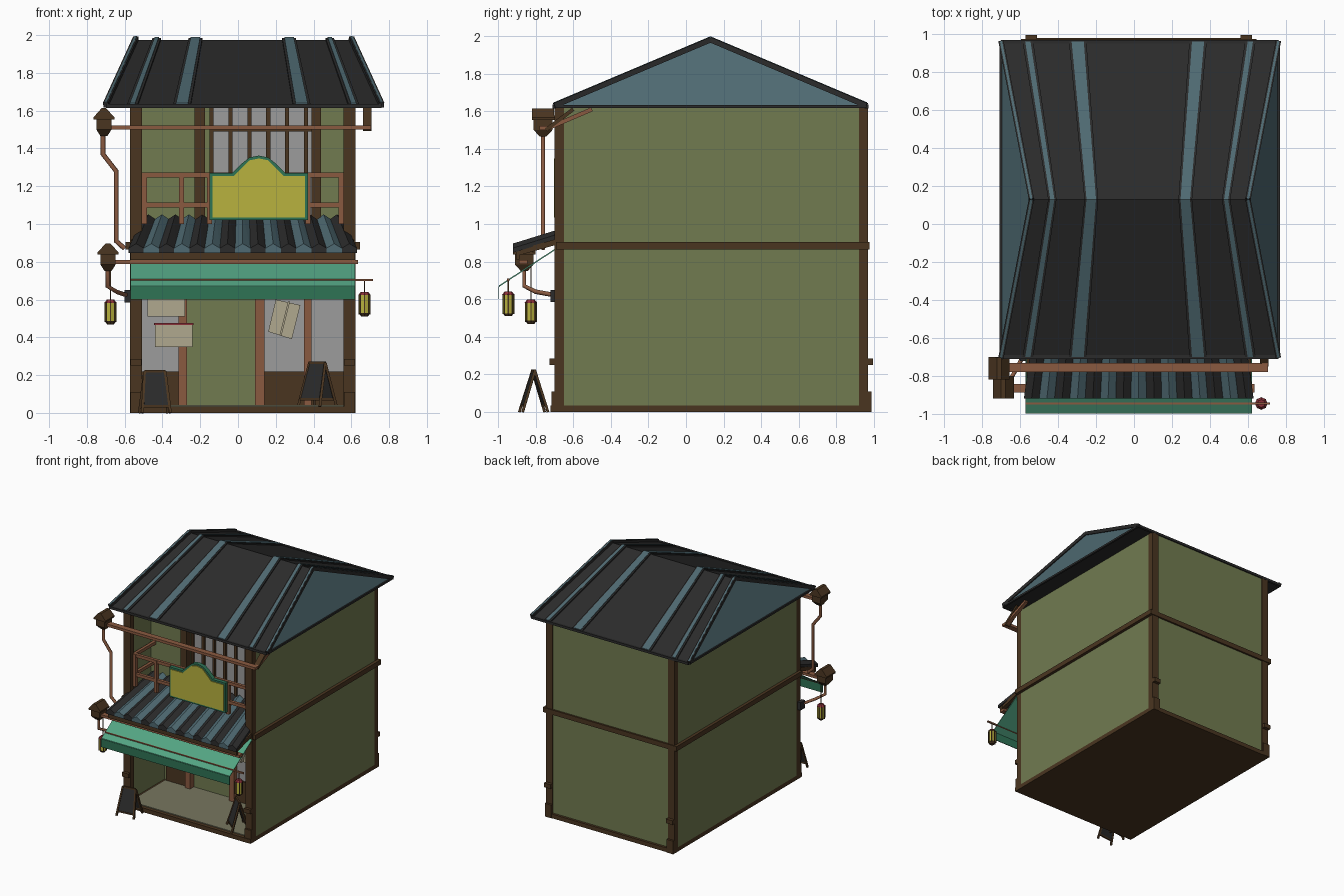
import bpy, bmesh, math
from mathutils import Vector, Matrix

if "Cube" in bpy.data.objects:
    bpy.data.objects.remove(bpy.data.objects["Cube"])

def mat(name, hexcol):
    m = bpy.data.materials.new(name)
    m.diffuse_color = [((int(hexcol[i:i+2], 16) / 255 + .055) / 1.055) ** 2.4 for i in (0, 2, 4)] + [1]
    m.use_nodes = True
    m.node_tree.nodes["Principled BSDF"].inputs["Base Color"].default_value = m.diffuse_color
    return m

WALL, WOOD, COPPER = mat("olive", "717b50"), mat("dark_wood", "4a3520"), mat("copper", "8a5a40")
BLACK, TEAL, GLASS = mat("tile_black", "2b2b2b"), mat("tile_teal", "4f6a72"), mat("glass", "9c9c9c")
GREEN, GREEN_D = mat("awning", "53a583"), mat("awning_dark", "2f7355")
YELLOW, PAPER, RED, FLOOR = mat("yellow", "b9b23e"), mat("paper", "b0a88e"), mat("red", "8a3038"), mat("floor", "77765f")

def finish(name, bm, *mats):
    bmesh.ops.recalc_face_normals(bm, faces=bm.faces[:])
    me = bpy.data.meshes.new(name)
    bm.to_mesh(me)
    bm.free()
    for m in mats:
        me.materials.append(m)
    ob = bpy.data.objects.new(name, me)
    bpy.context.collection.objects.link(ob)
    return ob

def hull(name, pts, m):
    bm = bmesh.new()
    for p in pts:
        bm.verts.new(p)
    bmesh.ops.convex_hull(bm, input=bm.verts[:])
    bmesh.ops.dissolve_limit(bm, angle_limit=.01, verts=bm.verts[:], edges=bm.edges[:])
    return finish(name, bm, m)

def box(name, x0, x1, y0, y1, z0, z1, m):
    return hull(name, [(x, y, z) for x in (x0, x1) for y in (y0, y1) for z in (z0, z1)], m)

def bar(name, p, q, w, m, h=None):
    # square bar between two points
    p, q = Vector(p), Vector(q)
    d = (q - p).normalized()
    a = d.cross(Vector((0, 0, 1)) if abs(d.z) < .95 else Vector((0, 1, 0))).normalized()
    b = a.cross(d)
    h = h or w
    return hull(name, [c + a * i * w / 2 + b * j * h / 2 for c in (p, q) for i in (-1, 1) for j in (-1, 1)], m)

def pipe(name, pts, r, m):
    cu = bpy.data.curves.new(name, 'CURVE')
    cu.dimensions, cu.bevel_depth, cu.bevel_resolution, cu.use_fill_caps = '3D', r, 1, True
    s = cu.splines.new('POLY')
    s.points.add(len(pts) - 1)
    for v, p in zip(s.points, pts):
        v.co = (*p, 1)
    cu.materials.append(m)
    ob = bpy.data.objects.new(name, cu)
    bpy.context.collection.objects.link(ob)

def prism(name, xz, y0, y1, m):
    bm = bmesh.new()
    f = bm.faces.new([bm.verts.new((x, y0, z)) for x, z in xz])
    g = bmesh.ops.extrude_face_region(bm, geom=[f])['geom']
    bmesh.ops.translate(bm, vec=(0, y1 - y0, 0), verts=[v for v in g if isinstance(v, bmesh.types.BMVert)])
    bm.faces.new([v for v in f.verts]) if not f.is_valid else None
    return finish(name, bm, m)

def cone(name, c, r0, r1, h, m, n=8):
    bm = bmesh.new()
    bmesh.ops.create_cone(bm, cap_ends=True, segments=n, radius1=r0, radius2=r1, depth=h, matrix=Matrix.Translation(c))
    return finish(name, bm, m)

L, R, F, B, EAVE = -.57, .62, -.69, .96, 1.62
LOW, UP = -.2, -.38      # recessed wall planes of both storeys

# shell: walls, floors, frame
box("base", L, R, -.72, .98, 0, .035, WOOD)
box("shop_floor", L + .05, R - .05, F, LOW, .03, .042, FLOOR)
box("lower_core", L, R, LOW, B, .035, .9, WALL)
box("upper_core", L, R, UP, B, .9, EAVE, WALL)
for x0, x1 in ((L, L + .03), (R - .03, R)):
    box("side_wall", x0, x1, F, LOW, .035, EAVE, WALL)
box("balcony_floor", L, R, F, UP, .865, .905, WOOD)
box("lower_ceiling", L, R, F, LOW, .865, .9, WOOD)
for x0, x1 in ((L, L + .06), (R - .06, R)):
    for y0, y1, s in ((F - .01, F + .04, -1), (B - .04, B + .008, 1)):
        box("corner_post", x0 - .001, x1 + .001, y0, y1, 0, EAVE, WOOD)
        ye = B if s > 0 else F
        for z0, z1, d in ((0, .11, .025), (.25, .285, .035)):
            box("post_block", x0, x1, min(ye, ye + s * d), max(ye, ye + s * d), z0, z1, WOOD)
for x in (L, R):
    box("side_belt", x - .025, x + .025, F, B, .865, .905, WOOD)
box("back_belt", L - .025, R + .025, B - .02, B + .015, .865, .905, WOOD)

# ground floor shop front
for x0, x1 in ((-.51, -.31), (.14, .35), (.39, .56)):
    box("shop_window", x0, x1, LOW - .012, LOW, .22, .86, GLASS)
    box("window_panel", x0, x1, LOW - .025, LOW, .04, .22, WOOD)
for x0, x1 in ((-.315, -.27), (.09, .14), (.35, .39)):
    box("door_post", x0, x1, LOW - .05, LOW, .04, .865, COPPER)
box("poster_a", -.48, -.28, LOW - .065, LOW - .055, .51, .6, PAPER)
box("poster_b", -.44, -.24, LOW - .08, LOW - .07, .35, .47, PAPER)
bar("poster_rod", (-.445, LOW - .08, .47), (-.235, LOW - .08, .47), .012, RED)
bar("poster_c", (.27, LOW - .03, .59), (.225, LOW - .03, .41), .01, PAPER, .125)
hull("poster_c", [(x, y, z) for x, z in ((.2, .6), (.33, .57), (.285, .39), (.16, .43)) for y in (LOW - .06, LOW - .05)], PAPER)

# upper window and balcony rail
box("upper_window", -.14, .39, UP - .012, UP, .95, EAVE, GLASS)
for x0, x1 in ((-.23, -.175), (.39, .44)):
    box("upper_post", x0, x1, UP - .05, UP, .9, EAVE, WOOD)
for i in range(6):
    x = -.14 + i * .1
    box("mullion", x - .011, x + .011, UP - .03, UP, .95, EAVE, WOOD)
box("window_crossbar", -.14, .39, UP - .025, UP, 1.49, 1.515, WOOD)
for z in (1.1, 1.26):
    box("balcony_rail", L + .05, R - .05, -.665, -.64, z - .013, z + .013, COPPER)
    for x in (-.505, .555):
        box("rail_return", x - .012, x + .012, -.64, UP, z - .013, z + .013, COPPER)
for x in (-.495, -.3, -.15, .37, .545):
    box("rail_post", x - .013, x + .013, -.668, -.637, 1.0, 1.27, COPPER)

# arched shop sign
def sign_outline(e):
    half = [(.26 - e, 1.02 + e), (.26 - e, 1.27 - e), (.14 - e * .5, 1.27 - e), (.09 - e * .5, 1.32 - e), (.05, 1.352 - e), (0, 1.362 - e)]
    return [(.11 + x, z) for x, z in half] + [(.11 - x, z) for x, z in half[-2::-1]]
prism("sign_border", sign_outline(0), -.695, -.66, GREEN_D)
prism("sign_face", sign_outline(.015), -.702, -.69, YELLOW)

# main roof, with flared steep ends
def flare(x, t):
    # t = 0 ridge, 1 eave
    return .03 + (x - .03) * (1 + .28 * t)
def roof_pt(x, t, s, lift=0):
    return Vector((flare(x, t), .13 + s * .83 * t, 1.975 - .35 * t + lift))
a, b = -.54, .6
bm = bmesh.new()
v = [bm.verts.new(p) for p in (roof_pt(a, 0, 1), roof_pt(b, 0, 1), roof_pt(a, 1, -1), roof_pt(b, 1, -1), roof_pt(a, 1, 1), roof_pt(b, 1, 1))]
for ids, k in (((0, 1, 3, 2), 0), ((0, 1, 5, 4), 0), ((0, 2, 4), 1), ((1, 3, 5), 1), ((2, 3, 5, 4), 0)):
    bm.faces.new([v[i] for i in ids]).material_index = k
finish("roof", bm, BLACK, TEAL)
for s in (-1, 1):
    for x, w in ((-.43, .022), (-.225, .05), (.27, .05), (.485, .022)):
        for w2, l, m in ((w + .022, .011, BLACK), (w, .015, TEAL)):
            hull("roof_batten", [roof_pt(x + i * w2 / 2, t, s, h) for i in (-1, 1) for t in (0, 1) for h in (-.008, l)], m)
    for x in (a, b):
        bar("hip_cap", roof_pt(x, 0, s, .005), roof_pt(x, 1, s, .005), .028, BLACK)
        bar("hip_trim", roof_pt(x, 0, s, .016), roof_pt(x, 1, s, .016), .012, TEAL)
    bar("eave_edge", roof_pt(a, 1, s), roof_pt(b, 1, s), .02, BLACK)
for x in (a, b):
    bar("end_eave", roof_pt(x, 1, -1), roof_pt(x, 1, 1), .016, BLACK)

# tiled lower canopy
N = 15
for i in range(N):
    pts = []
    for y, z, hw in ((-.42, 1.035, .535), (-.92, .88, .605)):
        for k, lift in ((0, -.008), (.5, .016), (1, -.008)):
            x = .025 + hw * (2 * (i + k) / N - 1)
            pts += [(x, y, z + lift), (x, y, z - .025 + lift)]
    hull("canopy_tile", pts, BLACK if i % 2 == 0 else TEAL)
for i in range(6):
    x = L + .02 + i * .23
    bar("canopy_rafter", (x, F, .905), (x, -.9, .845), .03, WOOD)
box("canopy_fascia", L, R, -.905, -.885, .81, .865, WOOD)

# fabric awning with front valance
hull("awning", [(x, y, z + h) for x in (L, R) for y, z in ((F, .865), (-.995, .665)) for h in (0, .008)], GREEN)
box("awning_valance", L, R, -.998, -.993, .6, .668, GREEN_D)
bar("awning_rod", (L, -.945, .703), (.715, -.945, .703), .012, COPPER)

# gutters, rain hoppers and downpipes
def hopper(x, y, z):
    for n, lv in (("hopper_roof", ((.012, .058, .148), (.055, .06, .1), (.055, .06, .088))),
                  ("hopper_body", ((.04, .05, .09), (.04, .05, .035))),
                  ("hopper_taper", ((.04, .05, .035), (.018, .018, 0)))):
        hull(n, [(x + i * dx, y + j * dy, z + dz) for dx, dy, dz in lv for i in (-1, 1) for j in (-1, 1)], WOOD)
hopper(-.71, -.76, 1.465)
hopper(-.688, -.86, .75)
bar("upper_gutter", (-.68, -.755, 1.51), (.705, -.755, 1.51), .048, COPPER, .022)
bar("gutter_bracket", (.69, -.745, 1.505), (.69, -.5, 1.61), .03, COPPER, .022)
bar("bracket_post", (.685, -.745, 1.5), (.685, -.6, 1.61), .045, WOOD, .02)
bar("lower_gutter", (-.65, -.865, .798), (.635, -.865, .798), .045, COPPER, .022)
pipe("upper_downpipe", [(-.715, -.76, 1.48), (-.715, -.76, 1.37), (-.645, -.76, 1.28), (-.645, -.76, .91), (-.6, -.76, .87)], .013, COPPER)
pipe("lower_downpipe", [(-.69, -.86, .77), (-.69, -.86, .67), (-.64, -.8, .64), (-.58, F, .62)], .012, COPPER)
box("pipe_bracket", -.6, L, -.72, F + .03, .585, .65, BLACK)

# lanterns
def lantern(x, y, z, top):
    cone("lantern_body", (x, y, z + .065), .029, .029, .1, YELLOW)
    cone("lantern_foot", (x, y, z + .009), .018, .03, .018, WOOD)
    cone("lantern_cap", (x, y, z + .122), .033, .02, .018, RED)
    bar("lantern_hook", (x, y, z + .12), (x, y, top), .006, WOOD)
    for i in range(8):
        c, s = .029 * math.cos(i * math.pi / 4), .029 * math.sin(i * math.pi / 4)
        bar("lantern_rib", (x + c, y + s, z + .012), (x + c, y + s, z + .118), .006, WOOD)
lantern(.67, -.945, .51, .705)
lantern(-.675, -.825, .468, .8)

# folding pavement boards
def a_board(x, y, z, yaw, h):
    M = Matrix.Translation((x, y, z)) @ Matrix.Rotation(yaw, 4, 'Z')
    for s in (-1, 1):
        P = lambda u, t: M @ Vector((u * (.075 - .02 * t), s * .068 * (1 - t), t * h))
        for u in (-1, 1):
            bar("board_leg", P(u, 0), P(u, 1), .014, WOOD)
        bar("board_top", P(-1, 1), P(1, 1), .014, WOOD)
        bar("board_foot", P(-1, .16), P(1, .16), .012, WOOD)
        off = M.to_3x3() @ Vector((0, .008, 0))
        hull("board_slate", [P(u, t) + off * k for u in (-.9, .9) for t in (.16, .98) for k in (-.5, .5)], BLACK)
a_board(-.44, -.81, 0, .12, .22)
a_board(.42, -.6, .035, -.7, .23)
